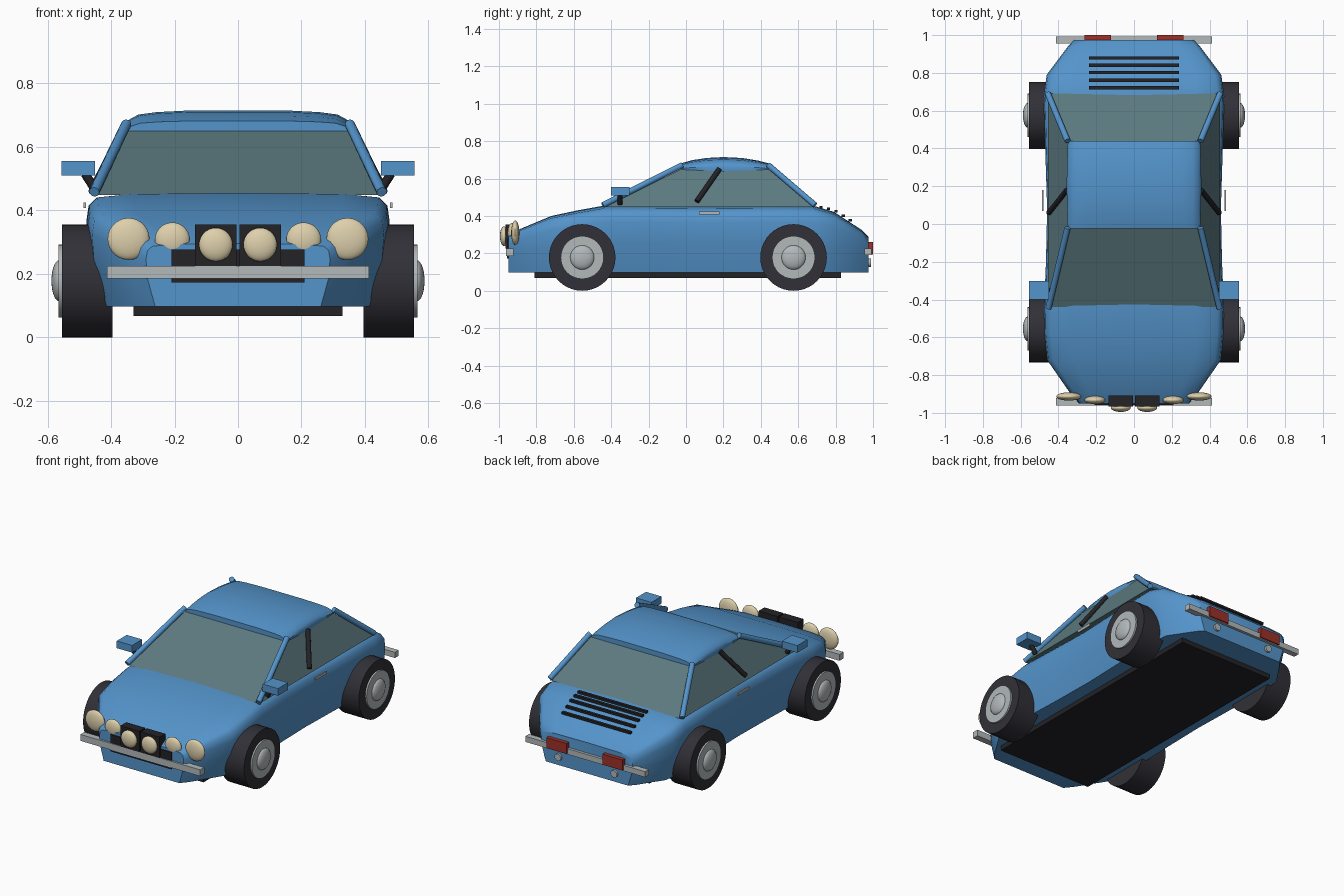
import bpy, bmesh, math
from mathutils import Vector, Matrix

if "Cube" in bpy.data.objects:
    bpy.data.objects.remove(bpy.data.objects["Cube"])


def material(name, rgb):
    m = bpy.data.materials.new(name)
    lin = [((c / 255 + 0.055) / 1.055) ** 2.4 for c in rgb]
    m.diffuse_color = (*lin, 1)
    m.use_nodes = True
    m.node_tree.nodes["Principled BSDF"].inputs["Base Color"].default_value = m.diffuse_color
    return m


BLUE = material("blue_paint", (84, 148, 203))
GLASS = material("tinted_glass", (92, 122, 128))
RUBBER = material("tyre_rubber", (48, 48, 55))
BLACK = material("black_trim", (35, 35, 39))
METAL = material("pale_metal", (178, 184, 186))
LAMP = material("cream_lamp", (222, 208, 172))
RED = material("red_lamp", (158, 48, 40))


def finish(name, bm, mat, smooth=True):
    bmesh.ops.recalc_face_normals(bm, faces=bm.faces)
    me = bpy.data.meshes.new(name)
    bm.to_mesh(me)
    bm.free()
    me.materials.append(mat)
    ob = bpy.data.objects.new(name, me)
    bpy.context.collection.objects.link(ob)
    if smooth:
        bpy.ops.object.select_all(action='DESELECT')
        ob.select_set(True)
        bpy.context.view_layer.objects.active = ob
        bpy.ops.object.shade_smooth_by_angle(angle=math.radians(40))
    return ob


def box(name, lo, hi, mat):
    lo, hi = Vector(lo), Vector(hi)
    bm = bmesh.new()
    bmesh.ops.create_cube(bm, size=1)
    for v in bm.verts:
        v.co = (lo + hi) / 2 + v.co * (hi - lo)
    return finish(name, bm, mat, False)


def rod(name, a, b, r, mat, segs=12, r2=None):
    a, b = Vector(a), Vector(b)
    bm = bmesh.new()
    bmesh.ops.create_cone(bm, cap_ends=True, segments=segs, radius1=r,
                          radius2=r if r2 is None else r2, depth=(b - a).length)
    rot = (b - a).to_track_quat('Z', 'Y').to_matrix().to_4x4()
    bm.transform(Matrix.Translation((a + b) / 2) @ rot)
    return finish(name, bm, mat)


def ellipsoid(name, c, r, mat):
    bm = bmesh.new()
    bmesh.ops.create_uvsphere(bm, u_segments=24, v_segments=14, radius=1)
    for v in bm.verts:
        v.co = Vector(c) + v.co * Vector(r)
    return finish(name, bm, mat)


def loft(name, sections, profile, base, mat):
    """Mirror a half profile and skin it through (y, half width, top z) sections."""
    full = [(-f, t) for f, t in reversed(profile)] + profile[1:]
    bm = bmesh.new()
    rings = [[bm.verts.new((f * w, y, base + t * (zt - base))) for f, t in full]
             for y, w, zt in sections]
    n = len(full)
    for p, q in zip(rings, rings[1:]):
        for i in range(n):
            j = (i + 1) % n
            bm.faces.new((p[i], p[j], q[j], q[i]))
    bm.faces.new(rings[0])
    bm.faces.new(rings[-1])
    return finish(name, bm, mat)


# Lower body shell
loft("body",
     [(-0.95, 0.29, 0.295), (-0.90, 0.335, 0.325), (-0.72, 0.46, 0.40),
      (-0.58, 0.474, 0.43), (-0.44, 0.476, 0.455), (-0.2, 0.466, 0.455),
      (0.08, 0.46, 0.452), (0.4, 0.47, 0.455), (0.68, 0.478, 0.455),
      (0.79, 0.462, 0.422), (0.94, 0.35, 0.325), (0.975, 0.315, 0.29)],
     [(0, 1), (0.7, 0.99), (0.93, 0.96), (0.985, 0.89), (1, 0.75),
      (0.985, 0.45), (0.9, 0)], 0.097, BLUE)

# Curved roof
loft("roof",
     [(-0.025, 0.35, 0.682), (0.03, 0.352, 0.698), (0.11, 0.355, 0.71),
      (0.2, 0.357, 0.715), (0.3, 0.355, 0.71), (0.39, 0.352, 0.695),
      (0.44, 0.35, 0.682)],
     [(0, 1), (0.42, 1), (0.72, 0.93), (0.88, 0.83), (0.97, 0.6),
      (1, 0.35), (0.99, 0)], 0.638, BLUE)

# Window block under the roof
bm = bmesh.new()
bmesh.ops.create_cube(bm, size=2)
for v in bm.verts:
    x, y, z = v.co
    if z < 0:
        v.co = (x * 0.455, -0.44 if y < 0 else 0.69, 0.448)
    else:
        v.co = (x * 0.345, -0.015 if y < 0 else 0.435, 0.655)
finish("windows", bm, GLASS, False)

# Floor plate
box("floor_plate", (-0.33, -0.81, 0.067), (0.33, 0.83, 0.1), BLACK)

for s, side in ((-1, "left"), (1, "right")):
    # Window pillars
    rod(f"front_pillar_{side}", (s * 0.453, -0.445, 0.458), (s * 0.352, -0.02, 0.672), 0.016, BLUE)
    rod(f"rear_pillar_{side}", (s * 0.456, 0.69, 0.458), (s * 0.352, 0.44, 0.672), 0.016, BLUE)
    rod(f"door_pillar_{side}", (s * 0.452, 0.058, 0.478), (s * 0.357, 0.178, 0.65), 0.014, BLACK)

    # Door mirror and its stalk
    box(f"mirror_{side}", (min(s * 0.45, s * 0.556), -0.40, 0.51),
        (max(s * 0.45, s * 0.556), -0.302, 0.555), BLUE)
    rod(f"mirror_stalk_{side}", (s * 0.45, -0.353, 0.465), (s * 0.482, -0.353, 0.515), 0.014, BLACK)

    # Door handle
    box(f"door_handle_{side}", (s * 0.483 - 0.004, 0.07, 0.408),
        (s * 0.483 + 0.004, 0.18, 0.424), METAL)

    # Wheels
    for y, end in ((-0.555, "front"), (0.575, "rear")):
        tag = f"{end}_{side}"
        z = 0.178
        rod(f"tyre_{tag}", (s * 0.395, y, z), (s * 0.555, y, z), z, RUBBER, 40)
        rod(f"wheel_disc_{tag}", (s * 0.54, y, z), (s * 0.565, y, z), 0.115, METAL, 32)
        ellipsoid(f"hub_cap_{tag}", (s * 0.563, y, z), (0.025, 0.065, 0.065), METAL)

    # Headlamps, inner lamps and boxed driving lamps
    ellipsoid(f"headlamp_{side}", (s * 0.345, -0.913, 0.31), (0.066, 0.022, 0.066), LAMP)
    ellipsoid(f"inner_lamp_{side}", (s * 0.207, -0.932, 0.308), (0.055, 0.022, 0.054), LAMP)
    cx = s * 0.07
    box(f"driving_lamp_box_{side}", (cx - 0.065, -0.965, 0.225), (cx + 0.065, -0.908, 0.355), BLACK)
    ellipsoid(f"driving_lamp_{side}", (cx, -0.973, 0.292), (0.053, 0.022, 0.053), LAMP)

    # Tail lamp and exhaust
    cx = s * 0.193
    box(f"tail_lamp_{side}", (cx - 0.07, 0.96, 0.195), (cx + 0.07, 1.0, 0.26), RED)
    rod(f"exhaust_{side}", (cx, 0.90, 0.15), (cx, 0.988, 0.15), 0.022, METAL, 16)

# Grille and bumpers
box("grille", (-0.21, -0.957, 0.172), (0.21, -0.94, 0.277), BLACK)
box("front_bumper", (-0.413, -0.962, 0.185), (0.413, -0.922, 0.225), METAL)
box("rear_bumper", (-0.413, 0.955, 0.19), (0.413, 0.992, 0.225), METAL)

# Engine cover slats
for i, (y, z) in enumerate(((0.722, 0.448), (0.762, 0.44), (0.802, 0.426),
                            (0.84, 0.402), (0.879, 0.379))):
    box(f"slat_{i + 1}", (-0.237, y - 0.009, z - 0.008), (0.237, y + 0.009, z + 0.006), BLACK)
